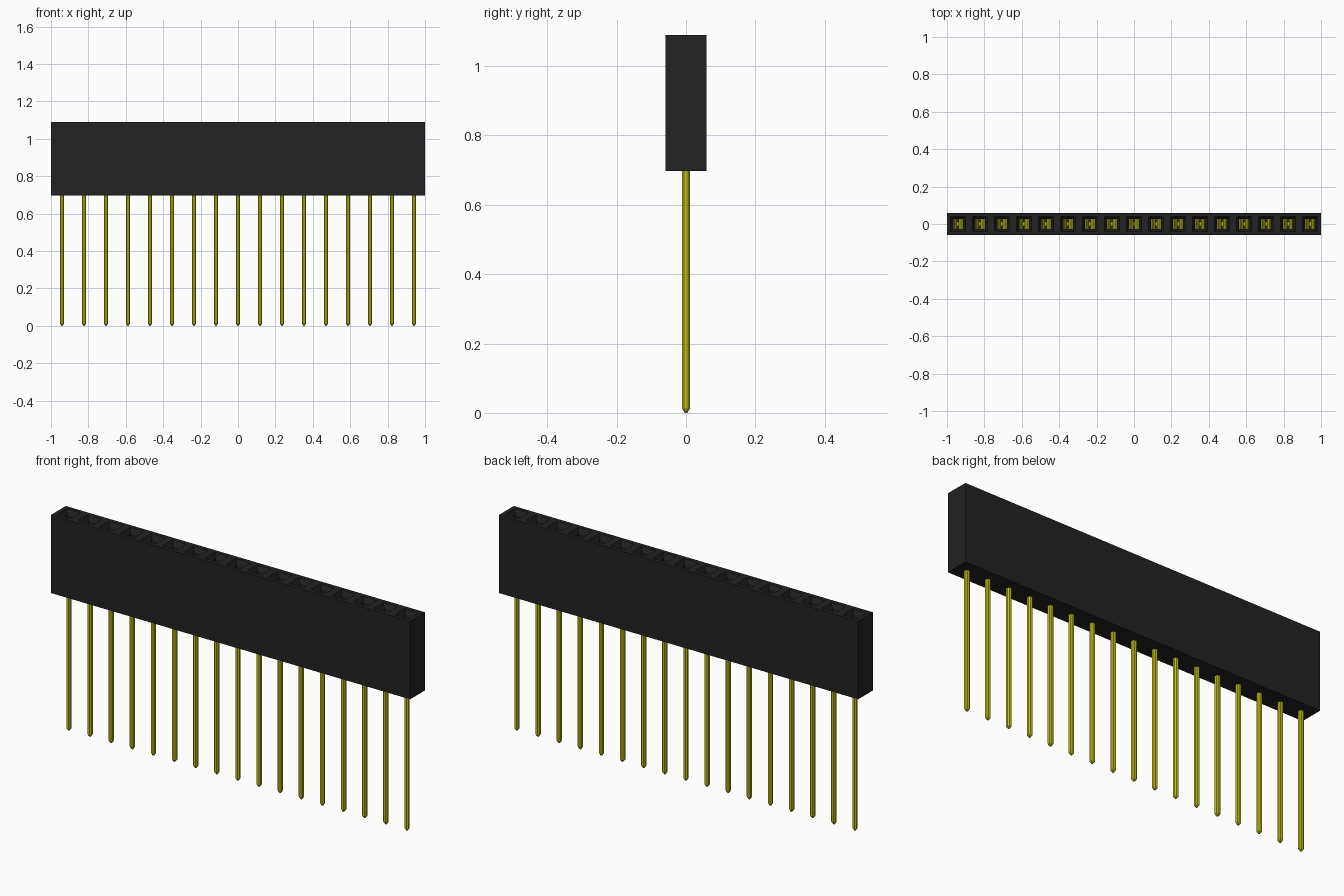
import bpy, bmesh, math

cube = bpy.data.objects.get("Cube")
if cube:
    bpy.data.objects.remove(cube, do_unlink=True)

COUNT = 17
PITCH = 2.0 / COUNT
DEPTH = 0.118                  # housing thickness in y
Z_BOTTOM, Z_TOP = 0.697, 1.09
SOCKET_FLOOR = 0.74
CENTRES = [(i - (COUNT - 1) / 2) * PITCH for i in range(COUNT)]


def material(name, rgb):
    m = bpy.data.materials.new(name)
    m.use_nodes = True
    m.diffuse_color = (*rgb, 1)
    bsdf = m.node_tree.nodes["Principled BSDF"]
    bsdf.inputs["Base Color"].default_value = (*rgb, 1)
    bsdf.inputs["Roughness"].default_value = 0.6
    return m


black = material("black plastic", (0.016, 0.016, 0.016))
gold = material("gold metal", (0.54, 0.53, 0.008))


def finish(name, bm, mat):
    bmesh.ops.recalc_face_normals(bm, faces=bm.faces)
    me = bpy.data.meshes.new(name)
    bm.to_mesh(me)
    bm.free()
    me.materials.append(mat)
    ob = bpy.data.objects.new(name, me)
    bpy.context.collection.objects.link(ob)
    return ob


def rect(bm, cx, w, d, z):
    return [bm.verts.new((cx + sx * w / 2, sy * d / 2, z))
            for sx, sy in ((-1, -1), (1, -1), (1, 1), (-1, 1))]


def octagon(bm, cx, size, z):
    # square with chamfered corners
    h, c = size / 2, size * 0.24
    pts = [(h - c, -h), (h, c - h), (h, h - c), (h - c, h),
           (c - h, h), (-h, h - c), (-h, c - h), (c - h, -h)]
    return [bm.verts.new((cx + x, y, z)) for x, y in pts]


def bridge(bm, a, b, skip=()):
    n = len(a)
    for i in range(n):
        if i not in skip:
            j = (i + 1) % n
            bm.faces.new((a[i], a[j], b[j], b[i]))


# Housing: a row of cells, each with a funnel-mouthed socket
bm = bmesh.new()
for i, cx in enumerate(CENTRES):
    bottom = rect(bm, cx, PITCH, DEPTH, Z_BOTTOM)
    top = rect(bm, cx, PITCH, DEPTH, Z_TOP)
    mouth = rect(bm, cx, 0.078, 0.078, Z_TOP)
    throat = rect(bm, cx, 0.056, 0.056, Z_TOP - 0.025)
    floor = rect(bm, cx, 0.056, 0.056, SOCKET_FLOOR)
    # inner walls between neighbouring cells are left out
    skip = ([1] if i < COUNT - 1 else []) + ([3] if i > 0 else [])
    bm.faces.new(bottom)
    bridge(bm, bottom, top, skip)
    bridge(bm, top, mouth)
    bridge(bm, mouth, throat)
    bridge(bm, throat, floor)
    bm.faces.new(floor)
bmesh.ops.remove_doubles(bm, verts=bm.verts, dist=1e-5)
finish("socket_housing", bm, black)

# Pins: chamfered square rods with tapered lower tips
bm = bmesh.new()
for cx in CENTRES:
    rings = [octagon(bm, cx, s, z) for s, z in
             ((0.007, 0.0), (0.022, 0.012), (0.022, SOCKET_FLOOR + 0.01))]
    bm.faces.new(rings[0])
    for a, b in zip(rings, rings[1:]):
        bridge(bm, a, b)
    bm.faces.new(rings[-1])
finish("pins", bm, gold)

# Contacts: a pair of bent spring leaves in every socket
LEAF = [(0.019, 0.742), (0.004, 0.90), (0.022, 0.985),
        (0.027, 0.985), (0.010, 0.90), (0.026, 0.742)]
bm = bmesh.new()
for cx in CENTRES:
    for side in (-1, 1):
        front, back = ([bm.verts.new((cx + side * x, y, z)) for x, z in LEAF]
                       for y in (-0.026, 0.026))
        bridge(bm, front, back)
        bm.faces.new(front)
        bm.faces.new(back)
finish("spring_contacts", bm, gold)
